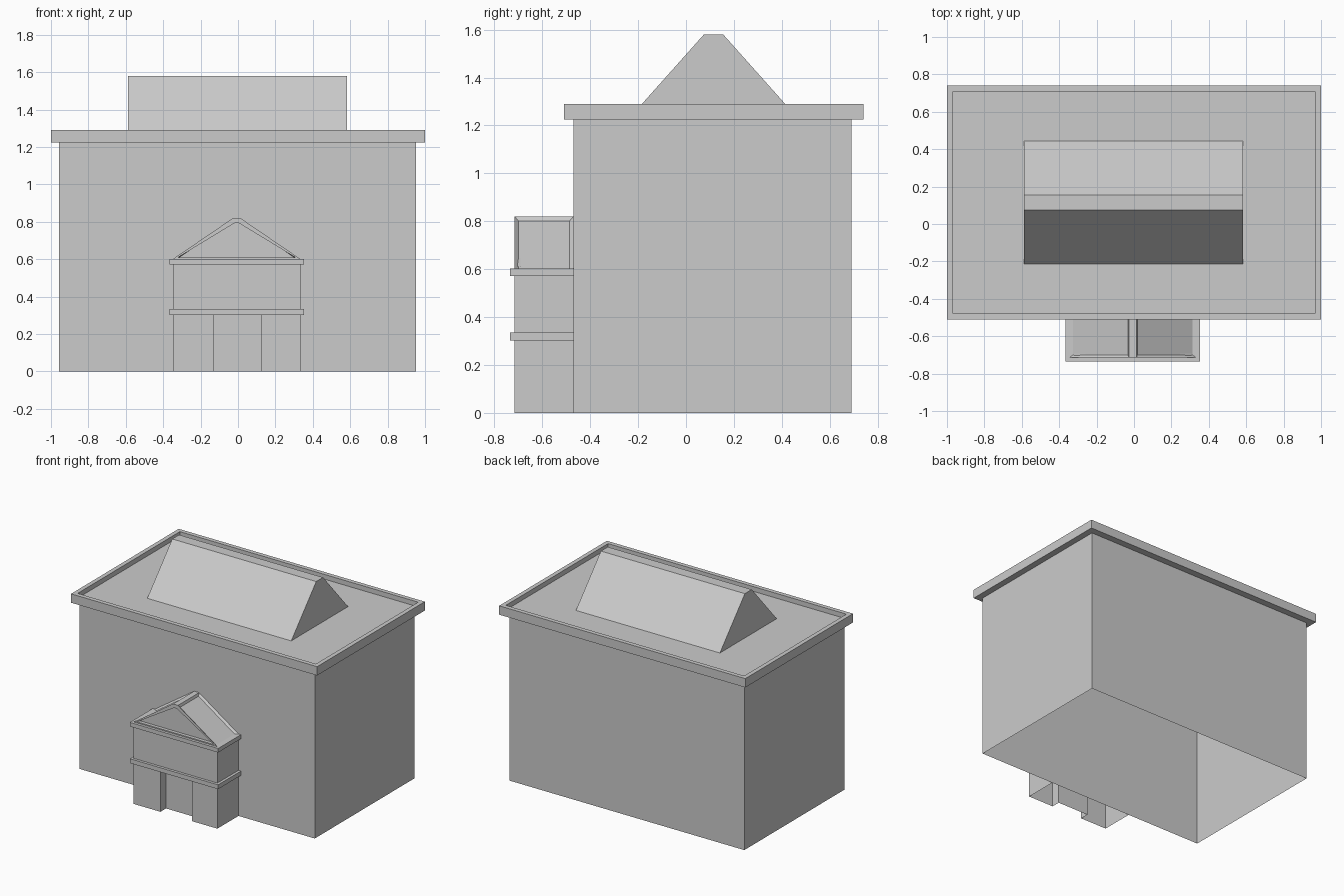
import bpy, bmesh
from mathutils import Vector

if "Cube" in bpy.data.objects:
    bpy.data.objects.remove(bpy.data.objects["Cube"], do_unlink=True)

stone = bpy.data.materials.new("stone_grey")
stone.use_nodes = True
GREY = (0.6, 0.6, 0.6, 1)
stone.diffuse_color = GREY
stone.node_tree.nodes["Principled BSDF"].inputs["Base Color"].default_value = GREY

WALL_Y, PORCH_Y = -0.47, -0.715
LEFT, RIGHT = 0.333, -0.347


def prism(outline, offset):
    """Extrude a 3D outline along an offset into a closed solid."""
    bm = bmesh.new()
    base = bm.faces.new([bm.verts.new(p) for p in outline])
    top = bmesh.ops.extrude_face_region(bm, geom=[base], use_keep_orig=True)["geom"]
    verts = [v for v in top if isinstance(v, bmesh.types.BMVert)]
    bmesh.ops.translate(bm, verts=verts, vec=offset)
    bmesh.ops.recalc_face_normals(bm, faces=bm.faces)
    bm.normal_update()
    return bm


def upright(plan, z0, z1):
    return prism([(x, y, z0) for x, y in plan], Vector((0, 0, z1 - z0)))


def block(x0, x1, y0, y1, z0, z1):
    return upright([(x0, y0), (x1, y0), (x1, y1), (x0, y1)], z0, z1)


def facing(bm, direction, limit=0.99):
    return [f for f in bm.faces if f.normal.dot(Vector(direction)) > limit]


def open_side(bm, direction):
    bmesh.ops.delete(bm, geom=facing(bm, direction), context='FACES')


def inset(bm, faces, width, depth):
    bmesh.ops.inset_individual(bm, faces=faces, thickness=width, depth=depth)


def finish(name, bm):
    mesh = bpy.data.meshes.new(name)
    bm.to_mesh(mesh)
    bm.free()
    mesh.materials.append(stone)
    bpy.context.collection.objects.link(bpy.data.objects.new(name, mesh))


# Main walls, open underneath
bm = block(-0.957, 0.953, WALL_Y, 0.69, 0, 1.225)
open_side(bm, (0, 0, -1))
finish("main_walls", bm)

# Overhanging roof slab with a sunken deck behind its parapet
bm = block(-1, 1, -0.51, 0.74, 1.225, 1.29)
deck = facing(bm, (0, 0, 1))
inset(bm, deck, 0.045, 0)
inset(bm, deck, 0, -0.035)
finish("parapet_roof", bm)

# Flat-topped ridge roof
ridge = [(-0.215, 1.255), (0.445, 1.255), (0.155, 1.58), (0.075, 1.58)]
finish("ridge_roof", prism([(-0.587, y, z) for y, z in ridge], Vector((1.17, 0, 0))))

# Porch ground floor with a recessed doorway between two piers
recess = PORCH_Y + 0.065
plan = [(RIGHT, PORCH_Y), (-0.13, PORCH_Y), (-0.13, recess), (0.125, recess),
        (0.125, PORCH_Y), (LEFT, PORCH_Y), (LEFT, WALL_Y), (RIGHT, WALL_Y)]
bm = upright(plan, 0, 0.305)
open_side(bm, (0, 0, -1))
open_side(bm, (0, 1, 0))
finish("porch_piers", bm)

# Porch upper storey
bm = block(RIGHT, LEFT, PORCH_Y, WALL_Y, 0.305, 0.6)
open_side(bm, (0, 1, 0))
finish("porch_upper_wall", bm)

# Two cornice bands
for name, z0, z1 in (("lower_cornice", 0.303, 0.335), ("upper_cornice", 0.572, 0.602)):
    bm = block(RIGHT - 0.018, LEFT + 0.02, PORCH_Y - 0.02, WALL_Y, z0, z1)
    open_side(bm, (0, 1, 0))
    finish(name, bm)

# Pediment with a recessed gable and sunken roof panels
gable = [(RIGHT, 0.602), (LEFT, 0.602), (0.013, 0.82), (-0.027, 0.82)]
bm = prism([(x, PORCH_Y, z) for x, z in gable], Vector((0, WALL_Y - PORCH_Y, 0)))
open_side(bm, (0, 1, 0))
front = facing(bm, (0, -1, 0))
slopes = [f for f in bm.faces if abs(f.normal.x) > 0.3]
inset(bm, front, 0.028, 0)
inset(bm, front, 0, -0.025)
inset(bm, slopes, 0.022, -0.012)
finish("porch_pediment", bm)
